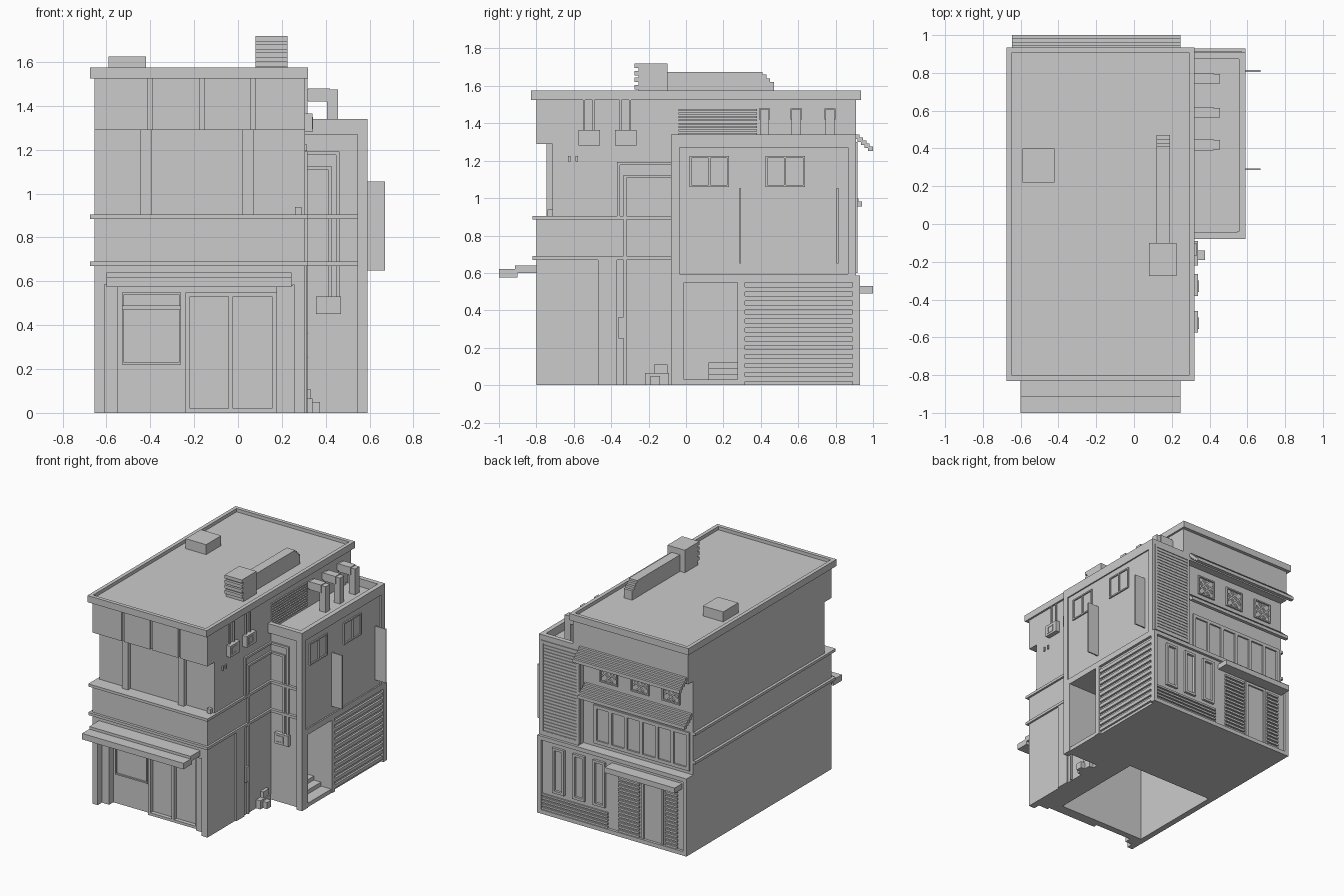
import bpy
import bmesh
from math import pi
from mathutils import Vector

default_cube = bpy.data.objects.get("Cube")
if default_cube:
    bpy.data.objects.remove(default_cube, do_unlink=True)

grey = bpy.data.materials.new("plain_grey")
grey.use_nodes = True
grey.diffuse_color = (.6, .6, .6, 1)
grey.node_tree.nodes["Principled BSDF"].inputs["Base Color"].default_value = grey.diffuse_color

# Main planes of the building
WEST, EAST, ANNEX_EAST, ANNEX_PANEL = -.655, .305, .59, .58
FRONT, BACK, GROUND_BACK = -.8, .91, .93
ANNEX_FRONT, ANNEX_WALL = -.08, -.045
SHOP, REAR_RECESS, SHUTTER = -.7, .85, .57
FLOOR, GROUND_TOP, SILL, HEAD, EAVES, ROOF = 0, .585, .9, 1.29, 1.525, 1.575
ANNEX_TOP, ANNEX_BASE = 1.34, .55


def box(name, x, y, z, rim=0, sink=0):
    """Box spanning three ranges; rim and sink hollow its top into a tray."""
    low, high = (Vector(corner) for corner in zip(x, y, z))
    mesh = bpy.data.meshes.new(name)
    bm = bmesh.new()
    bmesh.ops.create_cube(bm, size=1)
    bmesh.ops.scale(bm, vec=high - low, verts=bm.verts)
    if rim:
        bm.normal_update()
        top = max(bm.faces, key=lambda f: f.normal.z)
        bmesh.ops.inset_region(bm, faces=[top], thickness=rim)
        pushed = bmesh.ops.extrude_discrete_faces(bm, faces=[top])["faces"][0]
        bmesh.ops.translate(bm, verts=pushed.verts, vec=Vector((0, 0, -sink)))
    bm.to_mesh(mesh)
    bm.free()
    mesh.materials.append(grey)
    obj = bpy.data.objects.new(name, mesh)
    obj.location = (low + high) / 2
    bpy.context.collection.objects.link(obj)
    return obj


def pipe(name, points, radius):
    """Square pipe along axis-aligned legs."""
    for start, end in zip(points, points[1:]):
        spans = [(min(pair) - radius, max(pair) + radius) for pair in zip(start, end)]
        box(name, *spans)


def on_east(name, u, z, out=.01, plane=ANNEX_EAST):
    return box(name, (plane - .01, plane + out), u, z)


def on_back(name, u, z, out=.012, plane=BACK):
    return box(name, u, (plane - .01, plane + out), z)


def on_front(name, u, z, out=.01, plane=FRONT):
    return box(name, u, (plane - out, plane + .01), z)


def frame(place, name, u, z, width=.01, panes=1, **options):
    """Raised frame with evenly spaced mullions."""
    for i in range(panes + 1):
        start = u[0] + (u[1] - u[0] - width) * i / panes
        place(name + "_upright", (start, start + width), z, **options)
    for start in (z[0], z[1] - width):
        place(name + "_rail", u, (start, start + width), **options)


def slats(place, name, u, z, count, **options):
    pitch = (z[1] - z[0]) / count
    for i in range(count):
        base = z[0] + pitch * i
        place(name, u, (base, base + pitch * .55), **options)


# Ground floor walls around the open shop room
ceiling = (FLOOR, .62)
box("rear_ground_floor", (WEST, EAST), (.1, BACK), (FLOOR, GROUND_TOP))
box("east_ground_wall", (.12, EAST), (-.65, .11), ceiling)
box("west_ground_wall", (WEST, -.61), (FRONT, .11), ceiling)
box("shop_wall", (WEST, EAST), (SHOP, -.65), ceiling)
box("east_fin_wall", (.255, EAST), (FRONT, -.6), ceiling)
box("west_shop_post", (-.62, -.55), (-.75, -.68), ceiling)
box("east_shop_post", (.175, .26), (-.75, -.68), ceiling)
on_east("side_pilaster", (-.47, -.37), (FLOOR, .67), plane=EAST)

# Upper floors: front windows set back, rear middle storey set back
box("first_floor_belt", (WEST, EAST), (FRONT, REAR_RECESS), (GROUND_TOP, SILL))
box("window_storey", (WEST, EAST), (-.715, REAR_RECESS), (SILL, HEAD))
box("top_storey", (WEST, EAST), (-.785, BACK), (HEAD, EAVES))
box("roof_parapet", (-.675, .32), (-.83, .935), (EAVES, ROOF), rim=.04, sink=.025)
for level in (.67, .885):
    box("belt_band", (-.675, .32), (-.82, REAR_RECESS), (level, level + .02))
    on_front("annex_belt_band", (.3, .55), (level, level + .02), plane=ANNEX_WALL, out=.02)

# Front window piers and top panels with open joints between them
for x in (-.42, .045):
    on_front("window_pier", (x - .025, x + .025), (SILL, HEAD), plane=-.715, out=.03)
joints = (-.4, -.165, .07)
for left, right in zip((WEST - .01,) + joints, joints + (EAST + .01,)):
    box("top_panel", (left + .01, right - .01), (FRONT, -.78), (HEAD, EAVES))
box("sill_box", (.26, .29), (-.74, -.7), (SILL, .94))

# Shop front
box("shop_header", (-.6, .25), (-.79, -.68), (.58, .67))
slats(on_front, "header_slat", (-.6, .25), (.58, .67), 4, plane=-.79)
box("awning_upper_step", (-.6, .245), (-.915, -.78), (.6, .64))
box("awning_lower_step", (-.6, .245), (-1, -.9), (.575, .62))
frame(on_front, "shop_window", (-.53, -.26), (.22, .55), plane=SHOP)
on_front("window_blind", (-.53, -.26), (.47, .49), plane=SHOP, out=.02)
frame(on_front, "shop_door", (-.24, .175), (FLOOR, .55), width=.02, panes=2, plane=SHOP, out=.03)

# Annex: open bay, shutter block and upper room inside a raised frame
box("annex_room", (.26, ANNEX_PANEL), (ANNEX_WALL, BACK), (ANNEX_BASE, 1.28))
box("annex_parapet", (.26, ANNEX_EAST), (ANNEX_FRONT, BACK), (1.27, ANNEX_TOP), rim=.05, sink=.06)
frame(on_east, "annex_frame", (ANNEX_FRONT, BACK), (ANNEX_BASE, ANNEX_TOP), width=.045, plane=ANNEX_PANEL)
box("annex_corner_post", (.545, ANNEX_EAST), (ANNEX_FRONT, -.04), (FLOOR, ANNEX_TOP))
box("annex_front_wall", (.3, ANNEX_EAST), (ANNEX_WALL, -.01), (FLOOR, ANNEX_BASE))
box("shutter_block", (.3, SHUTTER), (.28, BACK), (FLOOR, GROUND_TOP))
box("annex_rear_wall", (.3, ANNEX_EAST), (.89, BACK), (FLOOR, GROUND_TOP))
box("bay_divider", (.3, ANNEX_EAST), (.275, .315), (FLOOR, ANNEX_BASE))
box("bay_floor", (.3, .585), (ANNEX_WALL, .28), (FLOOR, .03))
slats(on_east, "roller_shutter_slat", (.315, .9), (.02, .545), 11, plane=SHUTTER, out=.015)
for step in range(3):
    box("bay_step", (.3, .5 - step * .06), (.12, .28), (.03, .06 + step * .03))
for y in (.02, .425):
    frame(on_east, "annex_window", (y, y + .21), (1.06, 1.225), panes=2, plane=ANNEX_PANEL)
for y in (.285, .805):
    box("hanging_sign", (.57, .67), (y, y + .01), (.65, 1.055))

# Vents over the annex roof
slats(on_east, "wall_louver", (-.04, .38), (1.3, 1.485), 10, plane=EAST)
for y in (.42, .59, .77):
    pipe("roof_vent", [(EAST, y, 1.45), (.43, y, 1.45), (.43, y, HEAD)], .025)
    pipe("vent_collar", [(.35, y, 1.45), (.39, y, 1.45)], .03)

# Side equipment: cooling units, conduits, meter and crates
for y in (-.575, -.38):
    on_east("cooling_unit", (y, y + .115), (1.28, 1.365), plane=EAST, out=.035)
    frame(on_east, "cooling_grille", (y + .02, y + .08), (1.295, 1.35), plane=EAST, out=.038)
    for offset in (.03, .08):
        pipe("cooling_pipe", [(.31, y + offset, 1.36), (.31, y + offset, EAVES)], .006)
for y, x, top, bottom in ((-.36, .455, 1.185, SILL), (-.325, .42, 1.115, FLOOR)):
    wall, face = EAST + .005, ANNEX_WALL - .005
    pipe("conduit", [(wall, y, bottom + .01), (wall, y, top), (wall, face, top),
                     (x, face, top), (x, face, .53)], .008)
on_east("conduit_box", (-.36, -.32), (.25, .365), plane=EAST, out=.015)
on_front("meter_box", (.355, .47), (.45, .53), plane=ANNEX_WALL, out=.03)
frame(on_front, "meter_window", (.365, .43), (.46, .515), plane=ANNEX_WALL, out=.034)
for y in (-.63, -.59):
    on_east("wall_socket", (y, y + .012), (1.195, 1.225), plane=EAST)
box("low_crate", (EAST, .375), (-.19, -.14), (FLOOR, .05))
box("long_crate", (EAST, .34), (-.22, -.09), (FLOOR, .065))
box("top_crate", (EAST, .33), (-.17, -.1), (.06, .11))

# Roof equipment
box("roof_hatch", (-.59, -.42), (.22, .4), (1.54, 1.625))
box("chimney", (.08, .225), (-.255, -.1), (1.54, 1.72))
for level in (1.58, 1.62, 1.655, 1.695):
    box("chimney_louver", (.08, .225), (-.275, -.25), (level, level + .025))
box("roof_duct", (.12, .19), (-.11, .41), (1.54, 1.675))
for step in range(3):
    end = .43 + step * .02
    box("duct_end", (.12, .19), (.4, end), (1.54, 1.66 - step * .02))

# Rear ground floor
frame(on_back, "rear_frame", (WEST, ANNEX_EAST), (FLOOR, GROUND_TOP), width=.03, out=.02)
box("rear_canopy", (-.605, -.02), (BACK, 1), (.49, .53))
frame(on_back, "rear_door", (-.455, -.27), (FLOOR, .48), width=.02)
for left, right in ((-.57, -.47), (-.255, -.08)):
    slats(on_back, "door_louver", (left, right), (.03, .48), 16)
slats(on_back, "rear_siding", (.01, .56), (.03, .16), 5)
for x in (.03, .2, .37):
    frame(on_back, "tall_window", (x, x + .1), (.18, .52), width=.018, out=.018)

# Rear upper floors
slats(on_back, "rear_louver", (.26, .55), (.61, 1.28), 28, out=.005)
frame(on_back, "rear_louver_frame", (.25, .57), (.6, 1.3), width=.02, out=.006)
frame(on_back, "rear_window_strip", (-.63, .17), (.61, SILL), width=.025, panes=6, plane=REAR_RECESS)
for step in range(5):
    near, drop = step * .018, step * .016
    for name, wall, top in (("upper", BACK, 1.34), ("lower", REAR_RECESS, 1.045)):
        box(name + "_awning_slat", (-.645, .245), (wall + near - .01, wall + near + .018),
            (top - drop - .025, top - drop))
for x in (.045, -.215, -.475):
    centre = 1.16
    frame(on_back, "lattice_frame", (x - .075, x + .075), (centre - .075, centre + .075), plane=REAR_RECESS)
    for offset in (-.03, .03):
        for turn in (-1, 1):
            bar = on_back("lattice_bar", (x - .06, x + .06), (centre - .006, centre + .006),
                          plane=REAR_RECESS)
            bar.rotation_euler.y = turn * pi / 4
            bar.location.x += offset / 2
            bar.location.z += turn * offset / 2
